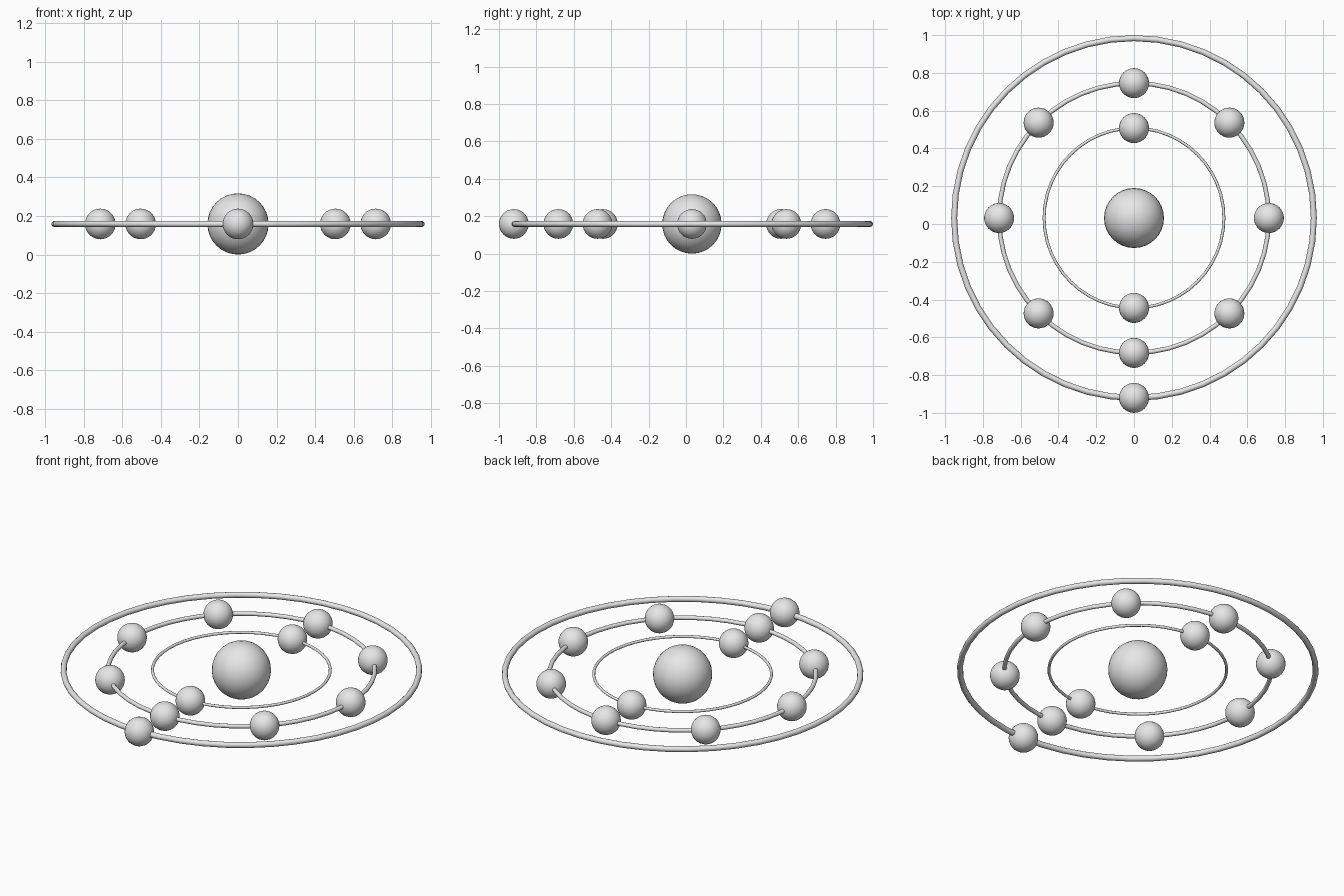
import bpy
from math import sin, cos, radians

cube = bpy.data.objects.get("Cube")
if cube:
    bpy.data.objects.remove(cube, do_unlink=True)

UNIT = 0.1587            # radius of the nucleus
CENTRE_Y = 0.0317
CENTRE_Z = UNIT

grey = bpy.data.materials.new("light_grey")
grey.use_nodes = True
grey.diffuse_color = (0.8, 0.8, 0.8, 1)
grey.node_tree.nodes["Principled BSDF"].inputs["Base Color"].default_value = (0.8, 0.8, 0.8, 1)


def finish(name):
    obj = bpy.context.object
    obj.name = name
    obj.data.materials.append(grey)
    bpy.ops.object.shade_smooth()


def ball(name, radius, orbit=0, angle=0):
    a = radians(angle)
    bpy.ops.mesh.primitive_uv_sphere_add(
        segments=32, ring_count=16, radius=radius,
        location=(orbit * cos(a), CENTRE_Y + orbit * sin(a), CENTRE_Z))
    finish(name)


def shell(name, orbit, angles):
    # Tube thickness grows with the size of the orbit
    bpy.ops.mesh.primitive_torus_add(
        major_segments=48, minor_segments=12, major_radius=orbit,
        minor_radius=orbit / 60, location=(0, CENTRE_Y, CENTRE_Z))
    finish(name + "_ring")
    for i, angle in enumerate(angles):
        ball(f"{name}_electron_{i + 1}", UNIT / 2, orbit, angle)


# Nucleus and the three electron shells
ball("nucleus", UNIT)
shell("inner_shell", 3 * UNIT, (90, 270))
shell("middle_shell", 4.5 * UNIT, range(0, 360, 45))
shell("outer_shell", 6 * UNIT, (270,))
